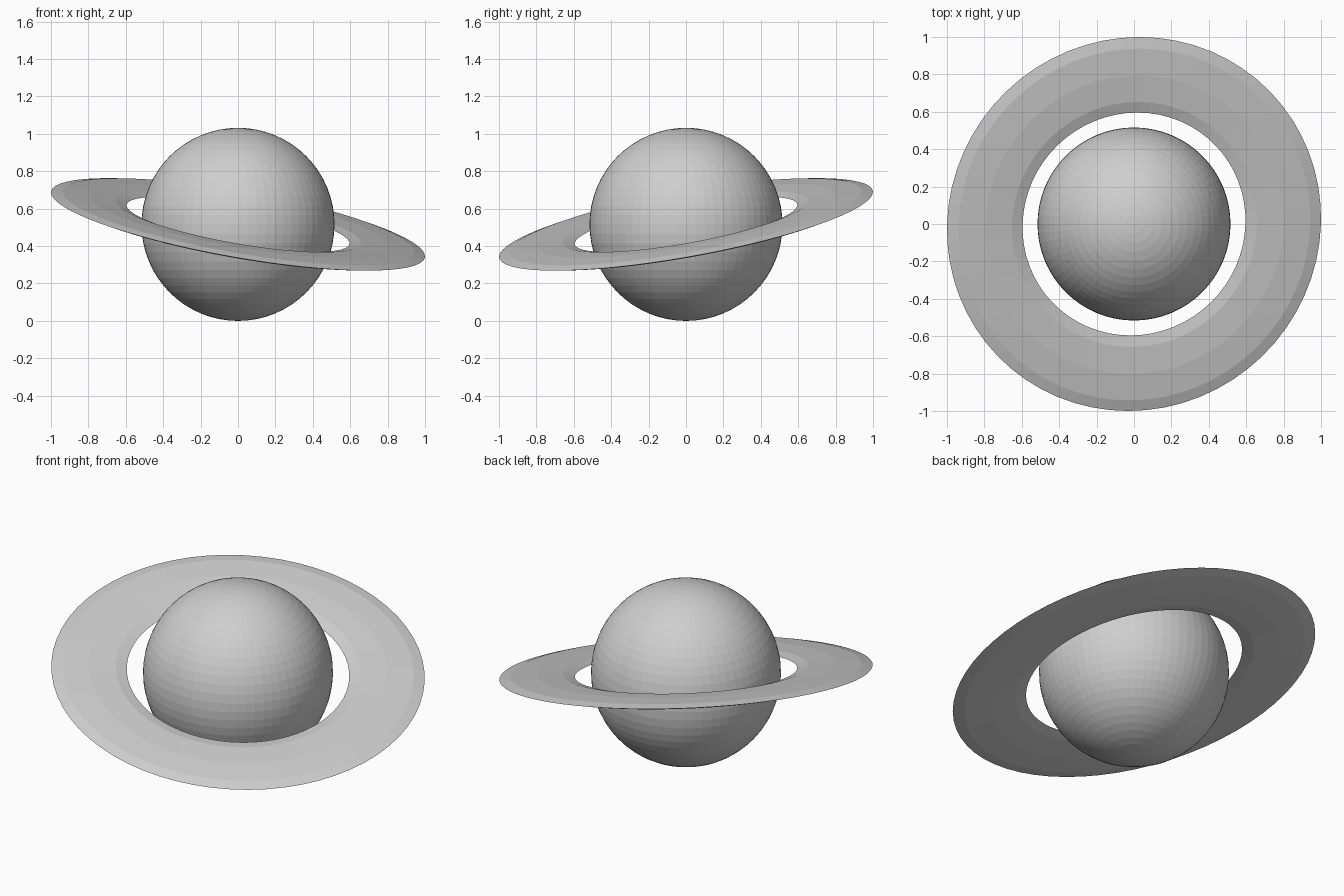
import bpy
import bmesh
from math import radians, cos, sin, pi
from mathutils import Matrix

cube = bpy.data.objects.get("Cube")
if cube:
    bpy.data.objects.remove(cube, do_unlink=True)

GREY = (0.62, 0.62, 0.62, 1)
CENTRE = (0, 0, 0.516)

mat = bpy.data.materials.new("light grey")
mat.use_nodes = True
mat.diffuse_color = GREY
mat.node_tree.nodes["Principled BSDF"].inputs["Base Color"].default_value = GREY


def finish(bm, name, rotation=(0, 0, 0)):
    bmesh.ops.recalc_face_normals(bm, faces=bm.faces)
    mesh = bpy.data.meshes.new(name)
    bm.to_mesh(mesh)
    bm.free()
    mesh.materials.append(mat)
    obj = bpy.data.objects.new(name, mesh)
    obj.location = CENTRE
    obj.rotation_euler = rotation
    bpy.context.scene.collection.objects.link(obj)
    return obj


# Planet: finely faceted ball
bm = bmesh.new()
bmesh.ops.create_uvsphere(bm, u_segments=64, v_segments=32, radius=0.516)
finish(bm, "planet")

# Ring: flattened eight-sided section swept around the tilted axis
MID, HALF_WIDTH, HALF_HEIGHT = 0.81, 0.205, 0.02
SIDES, STEPS = 8, 64
bm = bmesh.new()
loops = []
for i in range(STEPS):
    turn = Matrix.Rotation(2 * pi * i / STEPS, 3, "Z")
    loop = []
    for k in range(SIDES):
        a = 2 * pi * k / SIDES
        point = turn.col[0] * (MID + HALF_WIDTH * cos(a))
        point.z = HALF_HEIGHT * sin(a)
        loop.append(bm.verts.new(point))
    loops.append(loop)
for i, loop in enumerate(loops):
    after = loops[(i + 1) % STEPS]
    for k in range(SIDES):
        n = (k + 1) % SIDES
        bm.faces.new((loop[k], after[k], after[n], loop[n]))
finish(bm, "ring", (radians(10), radians(10), 0))
